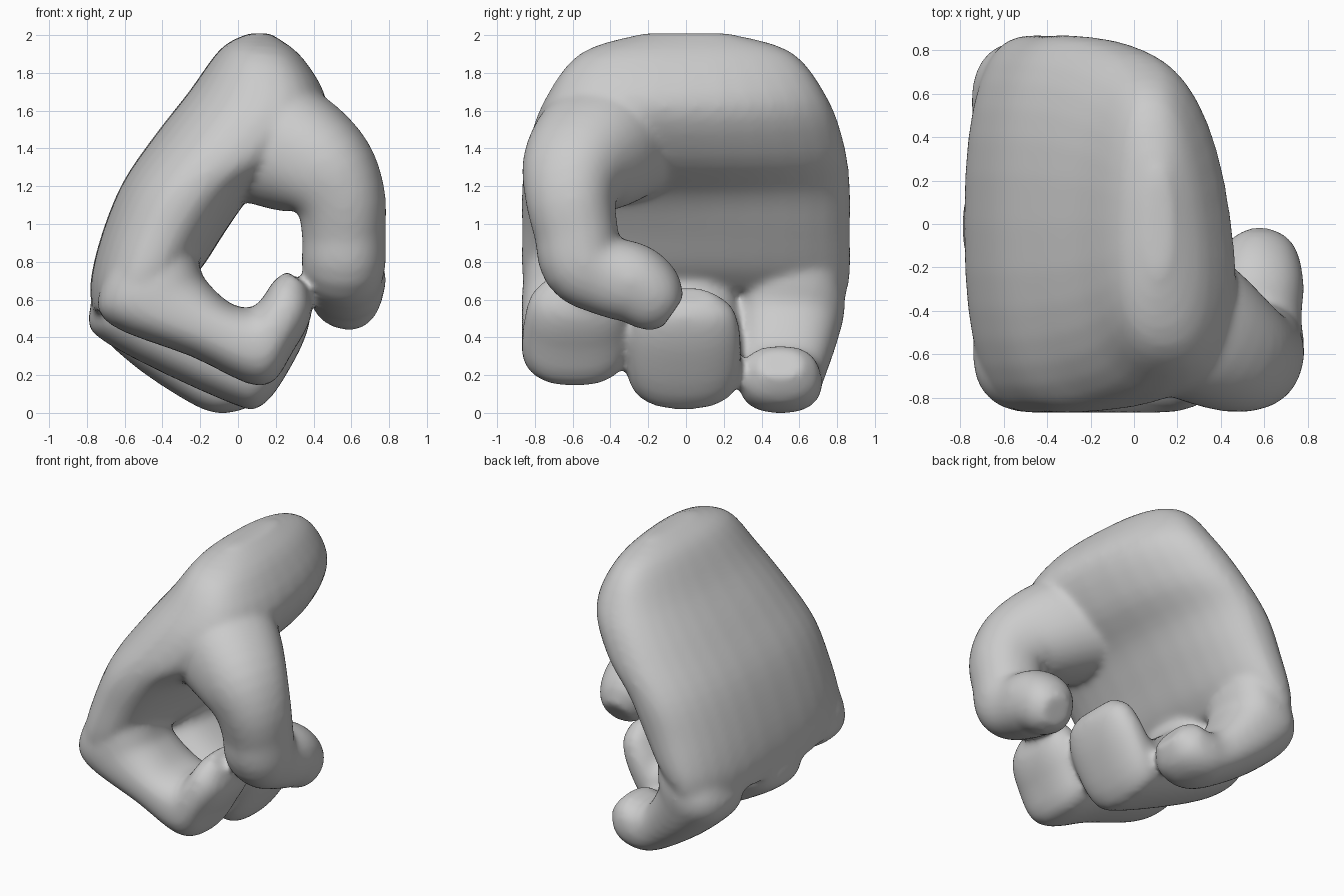
import bpy, bmesh, math
from mathutils import Vector

if "Cube" in bpy.data.objects:
    bpy.data.objects.remove(bpy.data.objects["Cube"])

bm = bmesh.new()
SIDES = 32


def smooth_rows(rows, n=4):
    """Catmull-Rom interpolation through rows of numbers."""
    out = []
    for k in range(len(rows) - 1):
        p0, p1 = rows[max(k - 1, 0)], rows[k]
        p2, p3 = rows[k + 1], rows[min(k + 2, len(rows) - 1)]
        for s in range(n):
            t = s / n
            out.append([0.5 * (2 * b + (c - a) * t + (2 * a - 5 * b + 4 * c - d) * t * t
                               + (3 * b - a - 3 * c + d) * t ** 3)
                        for a, b, c, d in zip(p0, p1, p2, p3)])
    return out + [list(rows[-1])]


def loft(rings):
    """Skin (centre, axis_a, axis_b, exponent, slant) rings, capped.
    Slant tilts the palm side only."""
    loops = []
    for c, a, b, e, slant in rings:
        loop = []
        for i in range(SIDES):
            t = 2 * math.pi * i / SIDES
            ca, sa = math.cos(t), math.sin(t)
            u = math.copysign(abs(ca) ** (2 / e), ca)
            v = math.copysign(abs(sa) ** (2 / e), sa)
            dent = slant * v * (u + 1) / 2
            loop.append(bm.verts.new(c + a * u + b * v - a.normalized() * dent))
        loops.append(loop)
    for p, q in zip(loops, loops[1:]):
        for i in range(SIDES):
            j = (i + 1) % SIDES
            bm.faces.new((p[i], p[j], q[j], q[i]))
    bm.faces.new(loops[0][::-1])
    bm.faces.new(loops[-1])


def slab(stations, e):
    """Stations: outer x, outer z, inner x, inner z, y centre, y half-width, slant."""
    rings = []
    for ox, oz, ix, iz, y, w, slant in smooth_rows(stations):
        o, i = Vector((ox, y, oz)), Vector((ix, y, iz))
        rings.append(((o + i) / 2, (i - o) / 2, Vector((0, w, 0)), e, slant))
    loft(rings)


def finger(stations):
    slab([s + (0,) for s in stations], 2.4)


def tube(points):
    """Points: x, y, z, radius; the ring frame is carried along the path."""
    rows = smooth_rows(points)
    pts = [Vector(p[:3]) for p in rows]
    rings, a, last = [], Vector((0, 1, 0)), None
    for k, p in enumerate(pts):
        d = (pts[min(k + 1, len(pts) - 1)] - pts[max(k - 1, 0)]).normalized()
        if last:
            a = last.rotation_difference(d) @ a
        a = (a - d * a.dot(d)).normalized()
        last = d
        r = rows[k][3]
        rings.append((p, a * r, d.cross(a) * r, 2.2, 0))
    loft(rings)


# palm, from wrist end down to the knuckles
slab([(0.06, 2.01, 0.17, 2.01, 0, 0.22, 0.00),
      (-0.09, 1.93, 0.33, 1.88, 0, 0.56, 0.06),
      (-0.26, 1.70, 0.45, 1.62, 0, 0.75, 0.10),
      (-0.44, 1.47, 0.31, 1.35, 0, 0.84, 0.08),
      (-0.61, 1.22, 0.08, 1.16, 0, 0.87, 0.03),
      (-0.72, 0.95, -0.06, 0.97, 0, 0.87, 0.00),
      (-0.78, 0.70, -0.19, 0.77, 0, 0.87, 0.00),
      (-0.77, 0.52, -0.30, 0.66, 0, 0.84, 0.00)], 2.4)

# index finger
y = -0.59
finger([(-0.56, 0.98, -0.25, 0.98, y, 0.22),
        (-0.73, 0.66, -0.20, 0.77, y, 0.27),
        (-0.68, 0.47, -0.16, 0.69, y, 0.28),
        (-0.25, 0.30, -0.04, 0.58, y, 0.28),
        (0.13, 0.14, 0.07, 0.56, y, 0.28),
        (0.30, 0.34, 0.13, 0.61, y + 0.01, 0.28),
        (0.39, 0.52, 0.19, 0.70, y + 0.02, 0.25),
        (0.37, 0.67, 0.26, 0.75, y + 0.02, 0.15)])

# middle finger
y = -0.01
finger([(-0.65, 0.88, -0.25, 0.92, y, 0.24),
        (-0.79, 0.53, -0.24, 0.68, y, 0.30),
        (-0.68, 0.36, -0.20, 0.60, y, 0.30),
        (-0.06, 0.06, -0.02, 0.47, y, 0.30),
        (0.13, 0.04, 0.07, 0.46, y, 0.30),
        (0.30, 0.28, 0.12, 0.52, y, 0.30),
        (0.38, 0.48, 0.18, 0.61, y, 0.26),
        (0.36, 0.58, 0.25, 0.67, y, 0.15)])

# little finger
finger([(-0.54, 0.95, -0.25, 0.95, 0.55, 0.22),
        (-0.75, 0.52, -0.26, 0.68, 0.56, 0.28),
        (-0.60, 0.29, -0.26, 0.56, 0.54, 0.27),
        (-0.23, 0.04, -0.15, 0.37, 0.51, 0.22),
        (-0.05, 0.00, -0.05, 0.33, 0.50, 0.22),
        (0.10, 0.06, 0.01, 0.36, 0.50, 0.20),
        (0.17, 0.19, 0.09, 0.33, 0.50, 0.12)])

# thumb: base, joint and bent tip
tube([(-0.04, -0.28, 1.50, 0.34),
      (0.24, -0.46, 1.41, 0.34),
      (0.44, -0.58, 1.29, 0.29),
      (0.54, -0.61, 1.14, 0.24),
      (0.56, -0.58, 0.95, 0.22),
      (0.56, -0.55, 0.80, 0.22),
      (0.56, -0.43, 0.73, 0.21),
      (0.57, -0.27, 0.68, 0.21),
      (0.58, -0.14, 0.58, 0.17),
      (0.58, -0.07, 0.53, 0.10)])

bmesh.ops.recalc_face_normals(bm, faces=bm.faces[:])
mesh = bpy.data.meshes.new("cartoon_hand")
bm.to_mesh(mesh)
bm.free()
hand = bpy.data.objects.new("cartoon_hand", mesh)
bpy.context.collection.objects.link(hand)

# fuse the parts into one soft skin
fuse = hand.modifiers.new("fuse", 'REMESH')
fuse.mode = 'VOXEL'
fuse.voxel_size = 0.02
fuse.use_smooth_shade = True
soft = hand.modifiers.new("soften", 'SMOOTH')
soft.factor = 0.5
soft.iterations = 14
